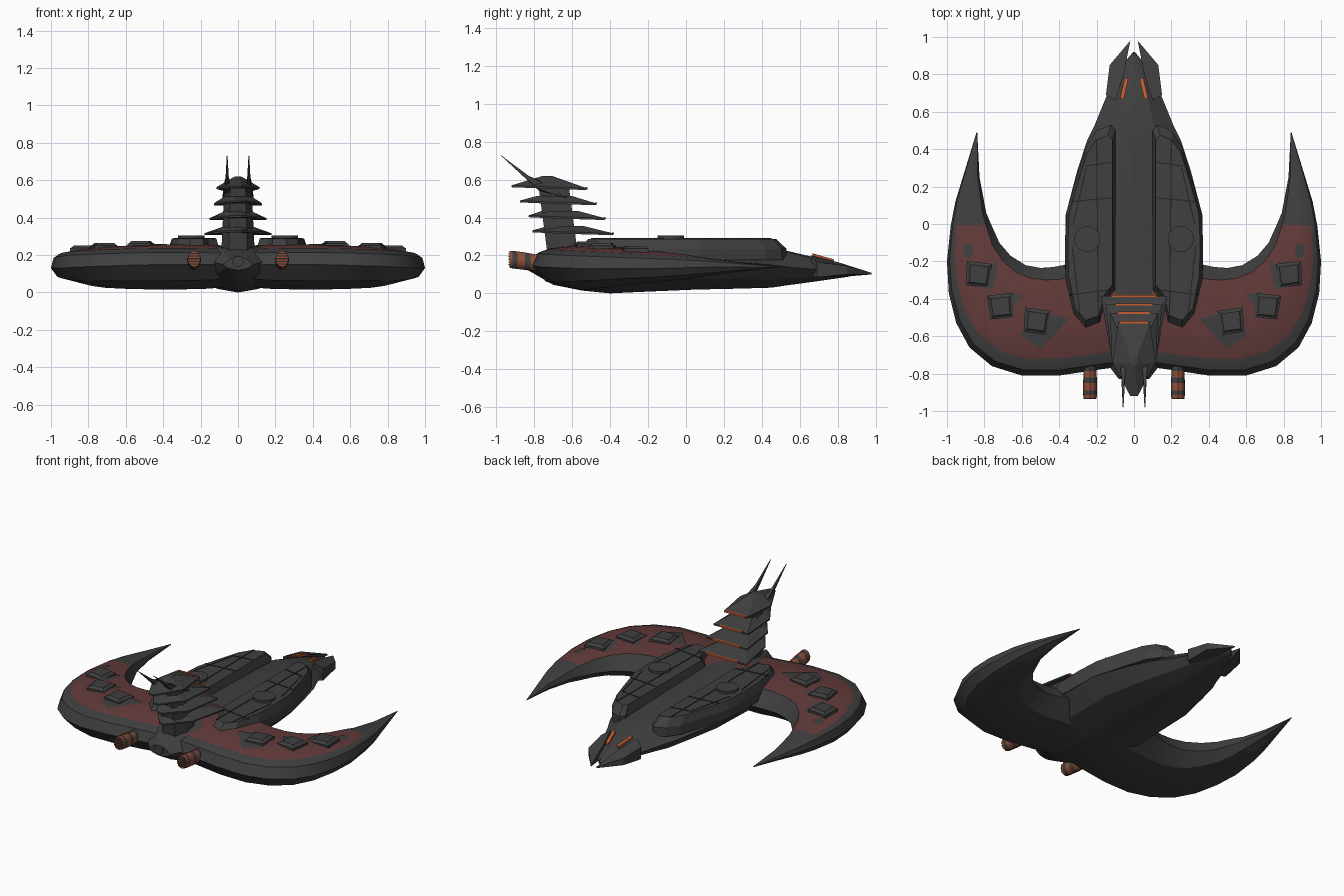
import bpy, bmesh, math
from mathutils import Vector
from mathutils.bvhtree import BVHTree

if "Cube" in bpy.data.objects:
    bpy.data.objects.remove(bpy.data.objects["Cube"])

def material(name, rgb):
    m = bpy.data.materials.new(name)
    m.diffuse_color = (*rgb, 1)
    m.use_nodes = True
    m.node_tree.nodes["Principled BSDF"].inputs["Base Color"].default_value = m.diffuse_color
    return m

GREY = material("dark_grey", (0.05, 0.05, 0.05))
RED = material("dull_red", (0.125, 0.043, 0.043))
ORANGE = material("glow_orange", (0.55, 0.11, 0.03))
COPPER = material("copper", (0.27, 0.075, 0.04))
BLACK = material("seam_black", (0.018, 0.018, 0.018))

def make(name, verts, faces, mats, mirror=False, smooth=None, index=None):
    me = bpy.data.meshes.new(name)
    me.from_pydata([tuple(v) for v in verts], [], faces)
    for m in mats:
        me.materials.append(m)
    if index:
        me.polygons.foreach_set("material_index", index)
    bm = bmesh.new()
    bm.from_mesh(me)
    bmesh.ops.recalc_face_normals(bm, faces=bm.faces)
    bm.to_mesh(me)
    bm.free()
    if smooth:
        me.shade_smooth()
        me.set_sharp_from_angle(angle=math.radians(smooth))
    ob = bpy.data.objects.new(name, me)
    bpy.context.collection.objects.link(ob)
    if mirror:
        ob.modifiers.new("mirror", 'MIRROR')
    return ob

def loft(name, rings, mats, rule=None, **kw):
    """Skin closed rings of equal size; rule(i, j) gives the material index."""
    n = len(rings[0])
    verts = [p for r in rings for p in r]
    faces, idx = [], []
    for i in range(len(rings) - 1):
        for j in range(n):
            k = (j + 1) % n
            faces.append((i*n + j, i*n + k, (i+1)*n + k, (i+1)*n + j))
            idx.append(rule(i, j) if rule else 0)
    faces += [tuple(range(n)), tuple(range((len(rings)-1)*n, len(rings)*n))]
    idx += [0, rule(len(rings)-2, 0) if rule else 0]
    return make(name, verts, faces, mats, index=idx, **kw)

def scaled(pts, sx, sy=None):
    sy = sy or sx
    cx = (min(p[0] for p in pts) + max(p[0] for p in pts)) / 2
    cy = (min(p[1] for p in pts) + max(p[1] for p in pts)) / 2
    return [(cx + (x-cx)*sx, cy + (y-cy)*sy) for x, y in pts]

def flat(pts, z):
    return [(x, y, z) for x, y in pts]

def bar(name, a, b, w, h, mat, mirror=True):
    """Thin box between two points."""
    a, b = Vector(a), Vector(b)
    s = (b - a).cross(Vector((0, 0, 1))).normalized() * w / 2
    u = Vector((0, 0, h / 2))
    loft(name, [[p + s + u, p - s + u, p - s - u, p + s - u] for p in (a, b)], [mat], mirror=mirror)

# Crescent wings: outer x, y, inner x, y, edge z, top z, bottom z
stations = [
    (.842, .49, .838, .488, .14, .142, .138), (.90, .30, .826, .25, .14, .165, .115),
    (.955, .12, .79, .06, .138, .19, .09), (.98, -.01, .765, 0, .135, .205, .075),
    (1, -.2, .72, -.1, .13, .22, .06), (.99, -.37, .66, -.17, .13, .23, .05),
    (.95, -.53, .58, -.22, .13, .24, .035), (.88, -.66, .5, -.235, .135, .245, .025),
    (.76, -.76, .43, -.23, .14, .25, .02), (.6, -.81, .38, -.22, .145, .255, .017),
    (.4, -.81, .3, -.2, .15, .257, .015), (.2, -.78, .12, -.2, .15, .255, .02),
    (.05, -.76, .03, -.2, .15, .25, .03)]
section = [(0, 0), (.05, .6), (.15, .82), (.5, 1), (.87, .85), (1, 0), (.8, -.75), (.45, -1), (.12, -.65)]
rings = []
for ox, oy, ix, iy, ze, zt, zb in stations:
    rings.append([(ox + (ix-ox)*u, oy + (iy-oy)*u, ze + v*((zt-ze) if v > 0 else (ze-zb))) for u, v in section])
wing = loft("crescent_wings", rings, [GREY, RED], mirror=True, smooth=28,
            rule=lambda i, j: 1 if i >= 3 and j in (2, 3) else 0)
bm = bmesh.new()
bm.from_mesh(wing.data)
tree = BVHTree.FromBMesh(bm)
bm.free()

def wing_z(x, y):
    hit = tree.ray_cast(Vector((x, y, 2)), Vector((0, 0, -1)))[0]
    return hit.z if hit else .2

# Bare grey patches draped on the red wing paint
patches = [
    [(.353, -.51), (.45, -.48), (.61, -.59), (.5, -.67)],
    [(.86, -.12), (.885, -.105), (.915, -.12), (.905, -.17), (.88, -.185), (.86, -.16)],
    [(.73, -.2), (.79, -.23), (.85, -.33), (.76, -.35), (.74, -.3)],
    [(.6, -.38), (.68, -.36), (.78, -.49), (.7, -.51), (.66, -.46)]]
for pts in patches:
    bm = bmesh.new()
    bm.faces.new([bm.verts.new((x, y, 0)) for x, y in pts])
    bmesh.ops.triangulate(bm, faces=bm.faces[:])
    bmesh.ops.subdivide_edges(bm, edges=bm.edges[:], cuts=3, use_grid_fill=True)
    for v in bm.verts:
        v.co.z = wing_z(v.co.x, v.co.y) + .004
    bm.verts.index_update()
    make("bare_patch", [v.co[:] for v in bm.verts], [[v.index for v in f.verts] for f in bm.faces], [GREY], True)
    bm.free()

# Square wing turrets
for x, y, rot in ((.83, -.27, 4), (.71, -.44, -8), (.52, -.52, 5)):
    z, a = wing_z(x, y), math.radians(rot)
    sq = [(x + .068*(c*math.cos(a) - s*math.sin(a)), y + .068*(c*math.sin(a) + s*math.cos(a)))
          for c, s in ((1, 1), (-1, .9), (-.85, -1), (.95, -.9))]
    loft("wing_turret", [flat(sq, z-.03), flat(sq, z+.008), flat(scaled(sq, .86), z+.012),
                         flat(scaled(sq, .72), z+.022)], [GREY], mirror=True)

# Main hull: y, half width, edge z, top z, bottom z
hull = [(.92, .005, .11, .12, .1), (.84, .07, .115, .15, .085), (.7, .14, .125, .185, .065),
        (.53, .21, .14, .225, .042), (.45, .25, .15, .23, .03), (.28, .305, .165, .235, .025),
        (.05, .365, .175, .24, .02), (-.3, .37, .18, .245, .005), (-.4, .355, .185, .25, 0),
        (-.55, .27, .19, .255, .015), (-.7, .18, .17, .245, .045), (-.83, .08, .15, .19, .12)]
rings = []
for y, w, ze, zt, zb in hull:
    half = [(.5*w, zt-.008), (w, ze), (.72*w, ze-.62*(ze-zb)), (.3*w, zb+.1*(ze-zb))]
    right = [(x, y, z) for x, z in half]
    rings.append([(0, y, zt)] + right + [(0, y, zb)] + [(-x, y, z) for x, y, z in reversed(right)])
loft("main_hull", rings, [GREY], smooth=25)

# Split nose prongs with glowing slits
prong = [(.02, .98), (.13, .85), (.15, .69), (.1, .66), (.055, .8)]
top = [.108, .145, .165, .2, .165]
loft("nose_prong", [[(x, y, .1 if y > .8 else .085) for x, y in prong],
                    [(x, y, z) for (x, y), z in zip(prong, top)]], [GREY], mirror=True)
bar("nose_slit", (.04, .78, .172), (.065, .67, .203), .02, .014, ORANGE)

# Raised deck pods on either side of the spine trough
pod = [(.1, .5), (.125, .53), (.2, .5), (.255, .42), (.305, .26), (.36, .07), (.37, -.1), (.366, -.3),
       (.325, -.5), (.26, -.57), (.18, -.54), (.15, -.42), (.1, -.36)]
loft("deck_pod", [flat(pod, .175), flat(pod, .235), flat(scaled(pod, .88, .9), .288)], [GREY], mirror=True)
circle = [(.25 + .07*math.cos(t*math.pi/8), -.08 + .07*math.sin(t*math.pi/8)) for t in range(16)]
loft("deck_disc", [flat(circle, .27), flat(circle, .304)], [GREY], mirror=True)
for a, b in (((.12, .33), (.26, .31)), ((.12, .14), (.33, .12)), ((.125, -.35), (.345, -.38)),
             ((.2, .45), (.19, -.5)), ((.255, .3), (.325, 0)), ((.33, -.12), (.29, -.48))):
    bar("deck_seam", (*a, .288), (*b, .288), .006, .006, BLACK)

# Pagoda tower: front y, mid y, rear y, front / mid half width, eave z, light half width
tiers = [(-.385, -.66, -.81, .178, .13, .307, .12), (-.43, -.69, -.83, .152, .125, .387, .1),
         (-.475, -.72, -.875, .128, .12, .465, .085), (-.525, -.74, -.92, .085, .115, .545, .075)]
for n, (yf, ym, yr, wf, wm, z, lw) in enumerate(tiers):
    rim = [(wf, yf, z), (wm, ym, z+.008), (.02, yr, z+.015), (-.02, yr, z+.015), (-wm, ym, z+.008), (-wf, yf, z)]
    yc = -.63 - .03*n
    cap = [(.07, yc+.09), (.07, yc-.06), (.02, yc-.1), (-.02, yc-.1), (-.07, yc-.06), (-.07, yc+.09)]
    peak = z + .048
    if n == 3:
        cap, peak = [(x*.25, -.73 + (y-yc)*.25) for x, y in cap], .62
    loft("tower_roof", [rim, [(x, y, h+.01) for x, y, h in rim], flat(cap, peak)], [GREY])
    bar("roof_light", (-lw, yf, z+.009), (lw, yf, z+.009), .012, .012, ORANGE, mirror=False)
trunk = [(.08, -.57), (.09, -.66), (.05, -.73), (-.05, -.73), (-.09, -.66), (-.08, -.57)]
loft("tower_trunk", [flat(trunk, .2), [(x*.8, y-.05, .58) for x, y in trunk]], [GREY])

# Swept spikes behind the tower
loft("tower_spike", [[(.035, -.64, .49), (.085, -.62, .5), (.075, -.75, .58), (.04, -.74, .58)],
                     [(.045, -.78, .545), (.07, -.78, .55), (.066, -.83, .62), (.05, -.83, .62)],
                     [(.056, -.98, .73), (.06, -.98, .73), (.06, -.981, .732), (.056, -.981, .732)]],
     [GREY], mirror=True)

# Banded thruster barrels
bands = [(-.66, .16, .03, 1), (-.74, .165, .034, 0), (-.785, .162, .034, 1), (-.82, .165, .036, 0),
         (-.85, .17, .037, 1), (-.89, .175, .037, 0), (-.915, .178, .037, 1), (-.932, .18, .035, 1)]
rings = [[(.235 + r*math.cos(t*math.pi/6), y, z + 1.25*r*math.sin(t*math.pi/6)) for t in range(12)]
         for y, z, r, m in bands]
loft("thruster", rings, [GREY, COPPER], mirror=True, smooth=35, rule=lambda i, j: bands[i][3])
for k in (-2, -1, 0, 1, 2):
    w = .034 * math.cos(k * .4)
    bar("thruster_grille", (.235-w, -.933, .18+k*.014), (.235+w, -.933, .18+k*.014), .006, .006, BLACK)

# Rear hull port
port = [(.03*math.cos(t*math.pi/6), .165 + .03*math.sin(t*math.pi/6)) for t in range(12)]
loft("rear_port", [[(x, y, z) for x, z in port] for y in (-.76, -.845)], [GREY])
